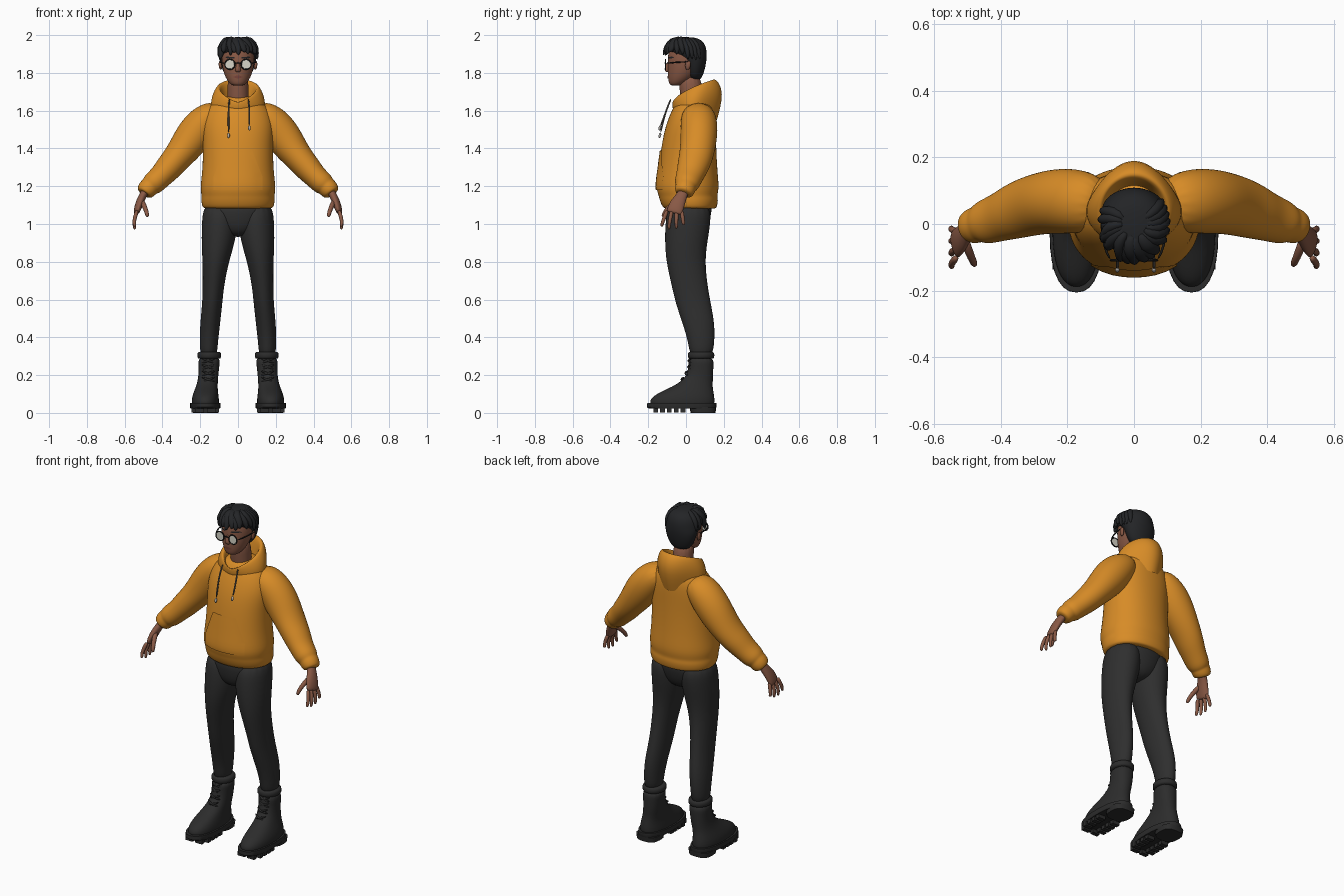
import bpy, bmesh, math, random
from mathutils import Matrix, Vector

random.seed(4)
cube = bpy.data.objects.get("Cube")
if cube:
    bpy.data.objects.remove(cube)


def material(name, r, g, b):
    m = bpy.data.materials.new(name)
    m.use_nodes = True
    m.diffuse_color = (r, g, b, 1)
    m.node_tree.nodes["Principled BSDF"].inputs["Base Color"].default_value = (r, g, b, 1)
    return m


ORANGE = material("orange fleece", .68, .26, .02)
SKIN = material("brown skin", .25, .1, .06)
LIP = material("lip", .2, .06, .045)
HAIR = material("black hair", .017, .018, .02)
TROUSER = material("charcoal trousers", .028, .028, .028)
BOOT = material("black leather", .025, .025, .025)
FRAME = material("dark frame", .012, .012, .012)
LENS = material("pale lens", .68, .66, .58)
CORD = material("grey cord", .1, .09, .08)
METAL = material("metal tip", .42, .4, .37)


def finish(name, bm, mat, level=0):
    me = bpy.data.meshes.new(name)
    bm.to_mesh(me)
    bm.free()
    me.materials.append(mat)
    for p in me.polygons:
        p.use_smooth = True
    ob = bpy.data.objects.new(name, me)
    bpy.context.collection.objects.link(ob)
    if level:
        mod = ob.modifiers.new("Smooth", 'SUBSURF')
        mod.levels = mod.render_levels = level
    else:
        me.set_sharp_from_angle(angle=math.radians(40))
    return ob


def skin_rings(name, rings, mat, level, caps=True):
    bm = bmesh.new()
    rows = [[bm.verts.new(p) for p in ring] for ring in rings]
    n = len(rows[0])
    for a, b in zip(rows, rows[1:]):
        for i in range(n):
            bm.faces.new((a[i], a[(i + 1) % n], b[(i + 1) % n], b[i]))
    if caps:
        bm.faces.new(rows[0])
        bm.faces.new(rows[-1])
    bmesh.ops.recalc_face_normals(bm, faces=bm.faces)
    return finish(name, bm, mat, level)


def loft(name, sections, mat, side=1, sides=16, level=2, flat=True, power=1.0):
    """Sections are (x, y, z, half width, half depth); flat keeps rings level."""
    pts = [Vector((s[0] * side, s[1], s[2])) for s in sections]
    u, v = Vector((1, 0, 0)), Vector((0, 1, 0))
    rings = []
    for i, (c, s) in enumerate(zip(pts, sections)):
        if not flat:
            t = (pts[min(i + 1, len(pts) - 1)] - pts[max(i - 1, 0)]).normalized()
            if i == 0 and abs(t.y) > .85:
                v = Vector((0, 0, 1))
            u = v.cross(t).normalized()
            v = t.cross(u)
        ring = []
        for k in range(sides):
            a = math.tau * k / sides
            ca, sa = math.cos(a), math.sin(a)
            ca = math.copysign(abs(ca) ** power, ca)
            sa = math.copysign(abs(sa) ** power, sa)
            ring.append(c + u * s[3] * ca + v * s[4] * sa)
        rings.append(ring)
    return skin_rings(name, rings, mat, level)


def rod(name, pts, radius, mat, side=1, taper=1.0):
    last = len(pts) - 1
    secs = [(*p, *[radius * (1 + (taper - 1) * i / last)] * 2) for i, p in enumerate(pts)]
    return loft(name, secs, mat, side, sides=8, level=1, flat=False)


def decal(name, outline, target, mat, lift):
    """Flat outline in x and z, pressed onto the front of a target."""
    bm = bmesh.new()
    face = bm.faces.new([bm.verts.new((x, -.4, z)) for x, z in outline])
    face.normal_update()
    if face.normal.y > 0:
        face.normal_flip()
    bmesh.ops.triangulate(bm, faces=bm.faces)
    bmesh.ops.subdivide_edges(bm, edges=bm.edges, cuts=7, use_grid_fill=True)
    ob = finish(name, bm, mat)
    wrap = ob.modifiers.new("Press", 'SHRINKWRAP')
    wrap.target = target
    wrap.wrap_method = 'PROJECT'
    wrap.use_project_y = True
    wrap.wrap_mode = 'OUTSIDE_SURFACE'
    wrap.offset = lift


def block(name, centre, size, mat):
    bm = bmesh.new()
    bmesh.ops.create_cube(bm, size=1)
    bmesh.ops.scale(bm, vec=size, verts=bm.verts)
    bmesh.ops.translate(bm, vec=centre, verts=bm.verts)
    finish(name, bm, mat)


# Hoodie body with hem roll and front pocket
torso = loft("hoodie_body", [
    (0, .025, 1.08, .17, .13), (0, .02, 1.085, .192, .145), (0, .015, 1.13, .198, .158),
    (0, .01, 1.15, .194, .156), (0, .008, 1.19, .204, .17), (0, .01, 1.28, .19, .158),
    (0, .015, 1.42, .187, .146), (0, .025, 1.52, .195, .135), (0, .04, 1.6, .175, .118),
    (0, .045, 1.65, .13, .095), (0, .045, 1.68, .08, .07)], ORANGE, sides=20, power=.93)
decal("front_pocket", [(-.13, 1.18), (.13, 1.18), (.13, 1.25), (.075, 1.39),
                       (-.075, 1.39), (-.13, 1.25)], torso, ORANGE, .007)

# Hood: profile swept round the neck, taller and fuller at the back
hood = []
for step in range(5):
    ring = []
    for k in range(28):
        a = math.tau * k / 28
        c, s = math.cos(a), math.sin(a)
        back = (1 + s) / 2
        rim = 1.655 + .125 * back ** .6
        full = max(s, 0) ** 2
        ring.append([
            (.07 * c, .03 + .075 * s, 1.6),
            (.088 * c, .035 + .095 * s, rim - .025),
            (.108 * c, .04 + .115 * s, rim),
            (.145 * c, .04 + (.112 + .055 * full) * s, rim - .055 - .025 * back),
            (.145 * c * (1 - .25 * full), .04 + (.1 + .025 * full) * s, 1.6 - .05 * full),
        ][step])
    hood.append(ring)
skin_rings("hood", hood, ORANGE, 2, caps=False)

# Neck and head
loft("neck", [(0, .035, 1.6, .062, .062), (0, .03, 1.69, .056, .06),
              (0, .015, 1.8, .058, .065)], SKIN)
head = loft("head", [
    (0, -.055, 1.732, .026, .024), (0, -.047, 1.742, .045, .044), (0, -.025, 1.775, .068, .072),
    (0, -.01, 1.82, .083, .089), (0, -.002, 1.87, .09, .097), (0, 0, 1.92, .087, .095),
    (0, 0, 1.96, .055, .06)], SKIN)
loft("nose", [(0, -.09, 1.86, .008, .012), (0, -.1, 1.83, .013, .014),
              (0, -.1, 1.812, .018, .015), (0, -.096, 1.803, .012, .008)], SKIN, sides=8)
decal("lips", [(-.026, 1.778), (0, 1.769), (.026, 1.778), (.009, 1.786), (-.009, 1.786)],
      head, LIP, .003)

# Hair cap and swept tufts
loft("hair_cap", [
    (0, .05, 1.762, .04, .025), (0, .047, 1.785, .07, .043), (0, .048, 1.83, .09, .056),
    (0, .043, 1.875, .1, .068), (0, .012, 1.905, .104, .1), (0, 0, 1.94, .102, .108),
    (0, 0, 1.973, .082, .088), (0, 0, 1.99, .04, .045)], HAIR)
for i in range(17):
    a = math.radians(-120 + 15 * i)
    b = a + random.uniform(.1, .4)
    drop = random.uniform(.075, .1) + .03 * (abs(a) > 1.1)
    path = [(.025 * math.sin(a), -.025 * math.cos(a), 1.978),
            (.068 * math.sin(a), -.075 * math.cos(a), 1.967 + random.uniform(-.008, .01)),
            (.095 * math.sin(b), -.106 * math.cos(b), 1.93),
            (.103 * math.sin(b), -.121 * math.cos(b), 1.985 - drop)]
    widths = (.018, .028, .025, .005)
    loft("hair_tuft", [(*p, w, w * .8) for p, w in zip(path, widths)], HAIR,
         sides=7, level=1, flat=False)

# Round glasses, brows and ears
for side, label in ((1, "left"), (-1, "right")):
    centre = Vector((.043 * side, -.109, 1.845))
    bm = bmesh.new()
    bmesh.ops.create_cone(bm, cap_ends=True, segments=24, radius1=.025, radius2=.025, depth=.004)
    bmesh.ops.rotate(bm, matrix=Matrix.Rotation(math.pi / 2, 3, 'X'), verts=bm.verts)
    bmesh.ops.translate(bm, vec=centre, verts=bm.verts)
    finish(label + "_lens", bm, LENS)
    rim_rings = []
    for k in range(25):
        t = math.tau * k / 24
        out = Vector((math.cos(t), 0, math.sin(t)))
        rim_rings.append([centre + out * (.026 + .004 * math.cos(q))
                          + Vector((0, .004 * math.sin(q), 0))
                          for q in (j * math.tau / 6 for j in range(6))])
    skin_rings(label + "_rim", rim_rings, FRAME, 0, caps=False)
    rod(label + "_temple", [(.07, -.108, 1.85), (.092, -.07, 1.855), (.1, .02, 1.86)],
        .004, FRAME, side)
    decal(label + "_brow", [(side * x, z) for x, z in
                            ((.018, 1.876), (.07, 1.878), (.06, 1.886), (.02, 1.884))],
          head, HAIR, .003)
    loft(label + "_ear", [(.09, .008, 1.815, .007, .01), (.095, .01, 1.84, .01, .018),
                          (.094, .012, 1.865, .007, .013)], SKIN, side, sides=8)
rod("glasses_bridge", [(-.018, -.109, 1.85), (0, -.113, 1.854), (.018, -.109, 1.85)], .004, FRAME)

# Drawstrings
for label, x, low in (("left", .06, 1.52), ("right", -.05, 1.48)):
    rod(label + "_drawstring", [(x * .9, -.078, 1.665), (x, -.098, 1.62),
                                (x, -.118, 1.56), (x, -.135, low)], .005, CORD)
    rod(label + "_cord_tip", [(x, -.134, low + .005), (x, -.143, low - .028)], .008, METAL)

loft("trouser_seat", [(0, .015, 1.13, .17, .13), (0, .012, 1.05, .18, .125),
                      (0, .008, .98, .14, .11), (0, .005, .93, .05, .07)], TROUSER)

for side, label in ((1, "left"), (-1, "right")):
    # Sleeve with elbow folds and cuff
    loft(label + "_sleeve", [
        (.09, .06, 1.61, .055, .07), (.16, .068, 1.56, .093, .1), (.23, .07, 1.475, .102, .1),
        (.29, .06, 1.39, .086, .094), (.335, .047, 1.335, .076, .09), (.37, .034, 1.295, .073, .083),
        (.41, .018, 1.25, .063, .073), (.452, .004, 1.212, .063, .068), (.466, 0, 1.2, .052, .055),
        (.478, -.004, 1.188, .054, .056), (.497, -.01, 1.165, .047, .05),
        (.5, -.012, 1.16, .03, .035)], ORANGE, side, flat=False)

    # Hand
    loft(label + "_palm", [
        (.48, -.004, 1.19, .022, .027), (.505, -.022, 1.15, .021, .03),
        (.522, -.045, 1.11, .022, .042), (.535, -.06, 1.07, .018, .045),
        (.538, -.064, 1.055, .012, .04)], SKIN, side, sides=12, flat=False)
    for i, tip in enumerate((.985, .968, .972, .995)):
        y = -.099 + .025 * i
        spread = -.026 + .012 * i
        rod(label + "_finger", [(.533, y, 1.075), (.546, y + spread * .6, 1.035),
                                (.551, y + spread, 1.005), (.546, y + spread * 1.2, tip)],
            .0125, SKIN, side, .7)
    rod(label + "_thumb", [(.51, -.045, 1.125), (.496, -.085, 1.095),
                           (.484, -.112, 1.065), (.478, -.125, 1.035)], .016, SKIN, side, .65)

    # Trouser leg
    loft(label + "_trouser_leg", [
        (.095, .02, 1.12, .09, .115), (.097, .01, 1.0, .097, .123), (.105, 0, .9, .09, .114),
        (.118, -.002, .8, .071, .105), (.13, .018, .68, .058, .097), (.136, .038, .58, .054, .095),
        (.148, .068, .47, .054, .086), (.155, .082, .37, .049, .07), (.155, .08, .29, .045, .06)],
        TROUSER, side)

    # Boot: leather upper, collar, sole, lugs and laces
    loft(label + "_boot_upper", [
        (.173, -.02, .035, .07, .165), (.173, -.02, .05, .074, .175), (.173, -.018, .08, .073, .172),
        (.17, .005, .112, .065, .143), (.164, .042, .145, .057, .1), (.157, .073, .19, .053, .072),
        (.154, .08, .25, .056, .066), (.152, .08, .3, .061, .069)], BOOT, side, power=.88)
    loft(label + "_boot_collar", [
        (.152, .08, .285, .058, .066), (.152, .08, .292, .065, .072), (.152, .08, .318, .065, .072),
        (.152, .08, .325, .056, .064)], BOOT, side, level=1)
    loft(label + "_sole", [(.173, -.02, .022, .078, .176), (.173, -.022, .03, .081, .184),
                           (.173, -.022, .052, .08, .183)],
         BOOT, side, sides=28, level=0, power=.85)
    loft(label + "_heel", [(.173, .09, 0, .066, .066), (.173, .09, .03, .07, .07)],
         BOOT, side, level=0, power=.7)
    for i in range(5):
        for edge in (-1, 1):
            narrow = .018 * (i == 0)
            block(label + "_lug", (side * .173 + edge * (.049 - narrow), -.16 + .036 * i, .014),
                  (.046, .025, .026), BOOT)
    for i, y in enumerate((-.025, -.005, .01, .012)):
        z = .165 + .033 * i
        for edge in (-1, 1):
            rod(label + "_lace", [(.157 - edge * .036, y + .017, z), (.157, y - .007, z + .012),
                                  (.157 + edge * .036, y + .017, z + .024)], .006, BOOT, side)
